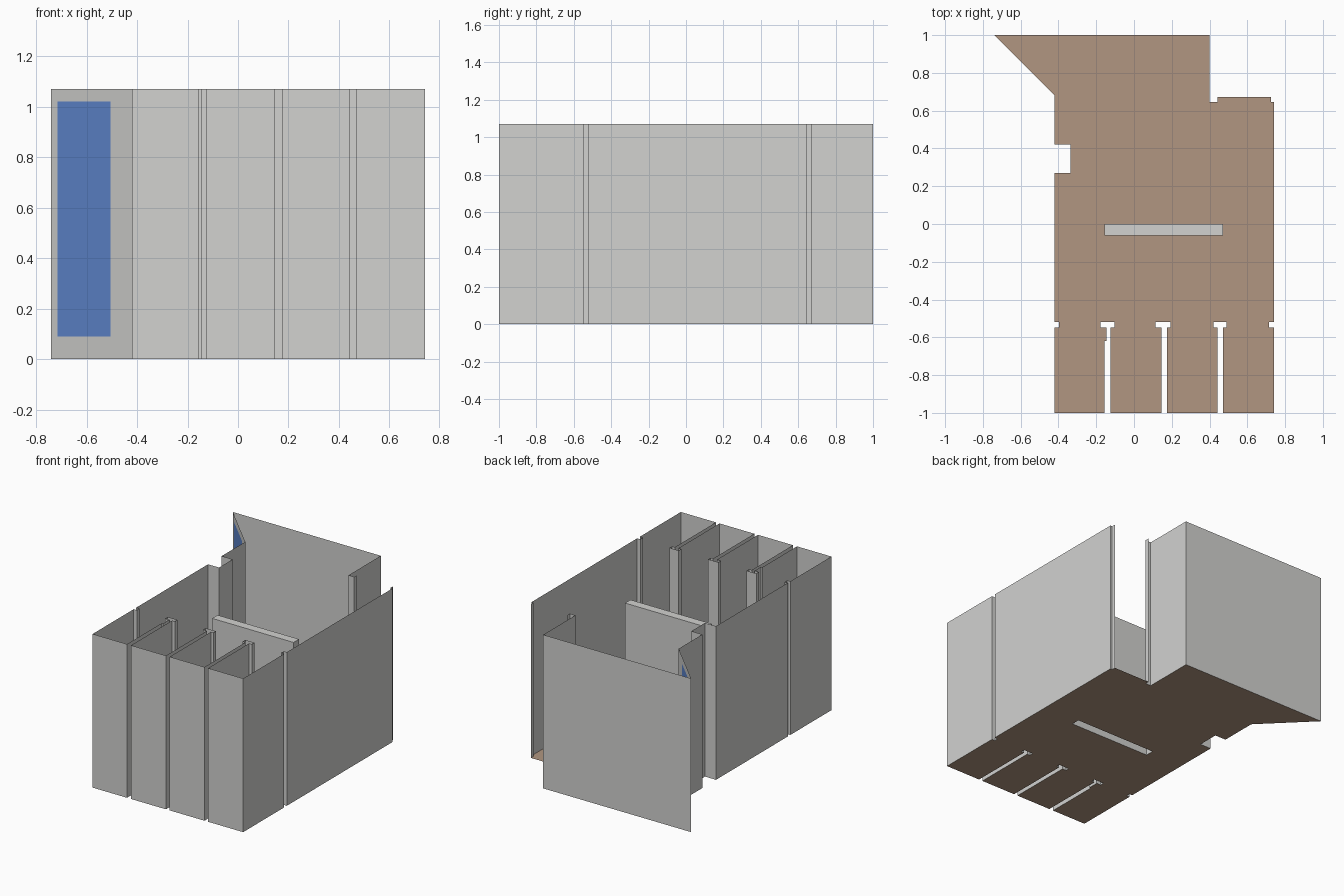
import bpy, bmesh
from mathutils import Vector

if "Cube" in bpy.data.objects:
    bpy.data.objects.remove(bpy.data.objects["Cube"])

H = 1.07          # wall height
COUNTER_H = 0.89  # inner counter height


def srgb(r, g, b):
    def f(c):
        c /= 255
        return c / 12.92 if c <= 0.04045 else ((c + 0.055) / 1.055) ** 2.4
    return (f(r), f(g), f(b), 1)


def material(name, rgb):
    m = bpy.data.materials.new(name)
    m.diffuse_color = srgb(*rgb)
    m.use_nodes = True
    m.node_tree.nodes["Principled BSDF"].inputs["Base Color"].default_value = m.diffuse_color
    return m


grey = material("wall_grey", (210, 210, 208))
brown = material("floor_brown", (177, 150, 129))
blue = material("window_blue", (96, 136, 209))


def finish(name, bm, mat):
    me = bpy.data.meshes.new(name)
    bm.to_mesh(me)
    bm.free()
    me.materials.append(mat)
    ob = bpy.data.objects.new(name, me)
    bpy.context.collection.objects.link(ob)
    return ob


def slot(x0, x1, c0, c1, jog=None):
    """Narrow T-shaped gap between two front rooms, walked left to right."""
    pts = [(x0, -1)]
    if jog:
        pts += [(x0, jog), (x0 + 0.01, jog)]
    return pts + [(pts[-1][0], -0.548), (c0, -0.548), (c0, -0.52),
                  (c1, -0.52), (c1, -0.548), (x1, -0.548), (x1, -1)]


# Plan outline, counter-clockwise from the front left corner
front = ([(-0.42, -1)]
         + slot(-0.155, -0.124, -0.178, -0.103, -0.62)
         + slot(0.145, 0.174, 0.115, 0.194)
         + slot(0.442, 0.47, 0.42, 0.491)
         + [(0.74, -1)])
right = [(0.74, -0.548), (0.716, -0.548), (0.716, -0.52), (0.74, -0.52),
         (0.74, 0.645), (0.725, 0.645), (0.725, 0.672)]
back = [(0.443, 0.672), (0.443, 0.645), (0.4, 0.645), (0.4, 1), (-0.74, 1)]
left = [(-0.42, 0.68), (-0.42, 0.42), (-0.335, 0.42), (-0.335, 0.27), (-0.42, 0.27),
        (-0.42, -0.52), (-0.396, -0.52), (-0.396, -0.548), (-0.42, -0.548)]
outline = front + right + back + left
hole = [(-0.157, -0.06), (0.47, -0.06), (0.47, 0), (-0.157, 0)]


def sheet(name, path):
    """Thin standing wall along a path."""
    bm = bmesh.new()
    lo = [bm.verts.new((x, y, 0)) for x, y in path]
    hi = [bm.verts.new((x, y, H)) for x, y in path]
    for i in range(len(path) - 1):
        bm.faces.new((lo[i], lo[i + 1], hi[i + 1], hi[i]))
    return finish(name, bm, grey)


# Walls: the doorway at the back right and the slanted wall are left out
sheet("front_and_right_walls", front + right)
sheet("back_wall", back)
sheet("left_wall", left + [front[0]])

# Slanted wall as a 3 x 3 grid whose middle cell is the window
bm = bmesh.new()
a, b = Vector((-0.74, 1, 0)), Vector((-0.42, 0.68, 0))
cols = [(x + 0.74) / 0.32 for x in (-0.74, -0.715, -0.505, -0.42)]
rows = (0, 0.09, 1.02, H)
g = [[bm.verts.new(a.lerp(b, t) + Vector((0, 0, z))) for z in rows] for t in cols]
for i in range(3):
    for j in range(3):
        f = bm.faces.new((g[i][j], g[i + 1][j], g[i + 1][j + 1], g[i][j + 1]))
        f.material_index = int(i == 1 and j == 1)
finish("slanted_window_wall", bm, grey).data.materials.append(blue)

# Floor with a hole under the counter
bm = bmesh.new()
edges = []
for ring in (outline, hole):
    vs = [bm.verts.new((x, y, 0)) for x, y in ring]
    edges += [bm.edges.new((vs[i - 1], vs[i])) for i in range(len(vs))]
bmesh.ops.triangle_fill(bm, edges=edges, use_beauty=True, normal=(0, 0, 1))
for f in bm.faces:
    f.normal_update()
    if f.normal.z < 0:
        f.normal_flip()
finish("floor", bm, brown)

# Inner counter: four sides and a top, open below
bm = bmesh.new()
lo = [bm.verts.new((x, y, 0)) for x, y in hole]
hi = [bm.verts.new((x, y, COUNTER_H)) for x, y in hole]
for i in range(4):
    bm.faces.new((lo[i - 1], lo[i], hi[i], hi[i - 1]))
bm.faces.new(hi)
finish("counter", bm, grey)
